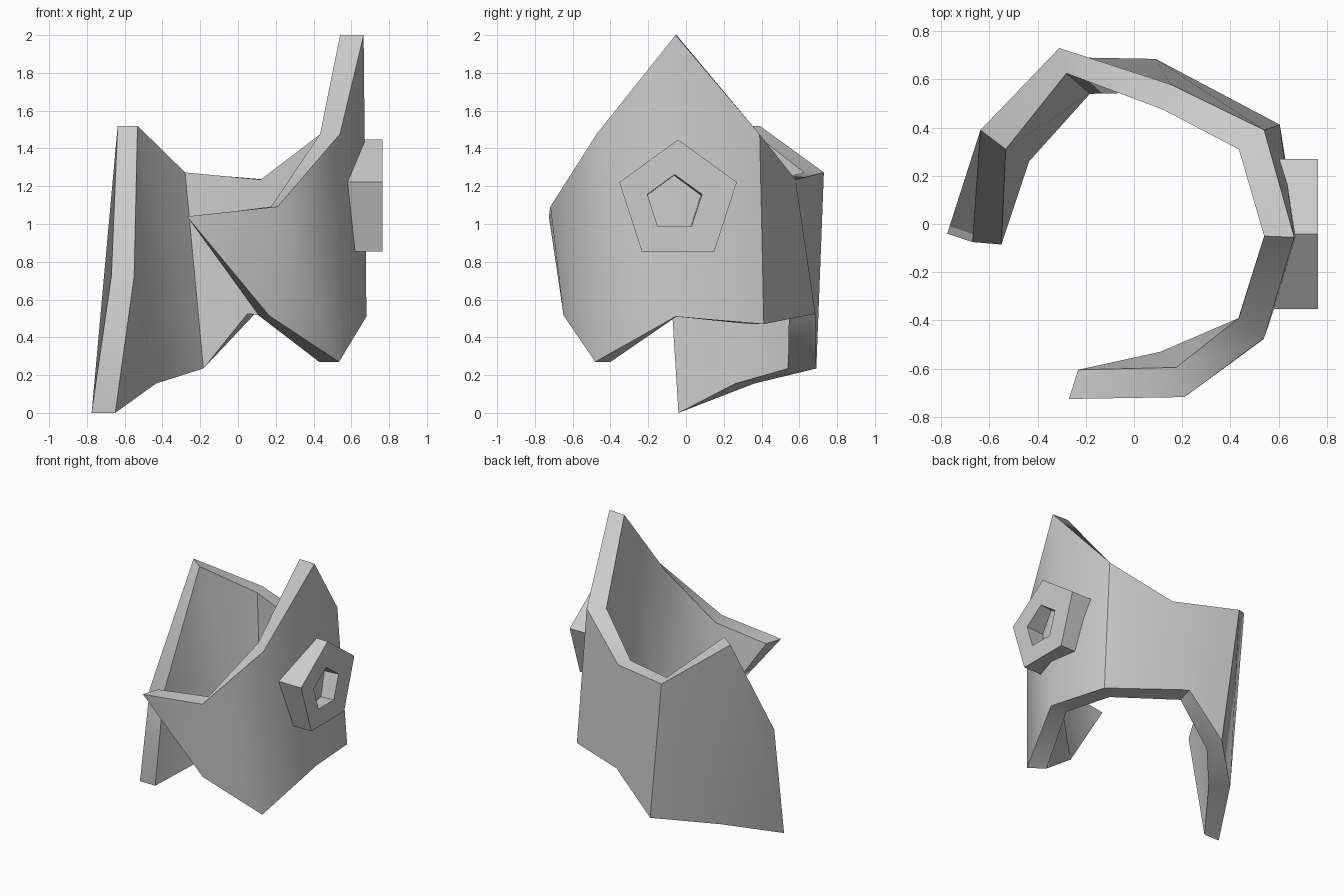
import bpy, bmesh
from math import radians, cos, sin

if "Cube" in bpy.data.objects:
    bpy.data.objects.remove(bpy.data.objects["Cube"])


def add_object(name, bm, angle):
    bmesh.ops.remove_doubles(bm, verts=bm.verts, dist=0.0005)
    bmesh.ops.recalc_face_normals(bm, faces=bm.faces)
    me = bpy.data.meshes.new(name)
    bm.to_mesh(me)
    bm.free()
    me.polygons.foreach_set("use_smooth", [True] * len(me.polygons))
    me.set_sharp_from_angle(angle=radians(angle))
    ob = bpy.data.objects.new(name, me)
    bpy.context.collection.objects.link(ob)
    return ob


def quad_strip(bm, loops):
    """Skin between consecutive cross-sections of equal size."""
    for a, b in zip(loops, loops[1:]):
        n = len(a)
        for i in range(n):
            j = (i + 1) % n
            bm.faces.new((a[i], a[j], b[j], b[i]))


# Open cuff rims, from the left end round the back to the front end:
# (outer x, outer y, inner x, inner y, z)
top_rim = [(-.67, -.075, -.55, -.085, .725), (-.637, .39, -.532, .31, 1.52),
           (-.31, .73, -.28, .625, 1.273), (.15, .58, .12, .475, 1.235),
           (.54, .39, .435, .31, 1.475), (.665, -.055, .54, -.05, 2.0),
           (.54, -.473, .435, -.39, 1.477), (.21, -.718, .175, -.595, 1.092),
           (-.27, -.726, -.232, -.605, 1.04)]
bottom_rim = [(-.775, -.04, -.65, -.04, 0), (-.54, .36, -.435, .26, .155),
              (-.19, .69, -.183, .54, .235), (.09, .685, .05, .545, .525),
              (.605, .412, .50, .34, .47), (.68, -.055, .55, -.05, .51),
              (.535, -.48, .43, -.40, .27), (.165, -.648, .11, -.53, .515),
              (-.27, -.726, -.232, -.605, 1.04)]

bm = bmesh.new()
sections = []
for t, b in zip(top_rim, bottom_rim):
    sections.append([bm.verts.new(p) for p in (
        (t[0], t[1], t[4]), (t[2], t[3], t[4]),
        (b[2], b[3], b[4]), (b[0], b[1], b[4]))])
quad_strip(bm, sections)
bm.faces.new(sections[0])
add_object("cuff", bm, 42)

# Five-sided boss with a hole on the right side of the cuff
bm = bmesh.new()


def pentagon(x, cy, cz, r):
    return [bm.verts.new((x, cy + r * cos(radians(90 + 72 * k)),
                          cz + r * sin(radians(90 + 72 * k)))) for k in range(5)]


back, front = .565, .764
rings = [pentagon(back, -.042, 1.12, .327), pentagon(front, -.042, 1.12, .327),
         pentagon(front, -.06, 1.11, .152), pentagon(back, -.067, 1.103, .148)]
quad_strip(bm, rings + rings[:1])
add_object("side_boss", bm, 30)
